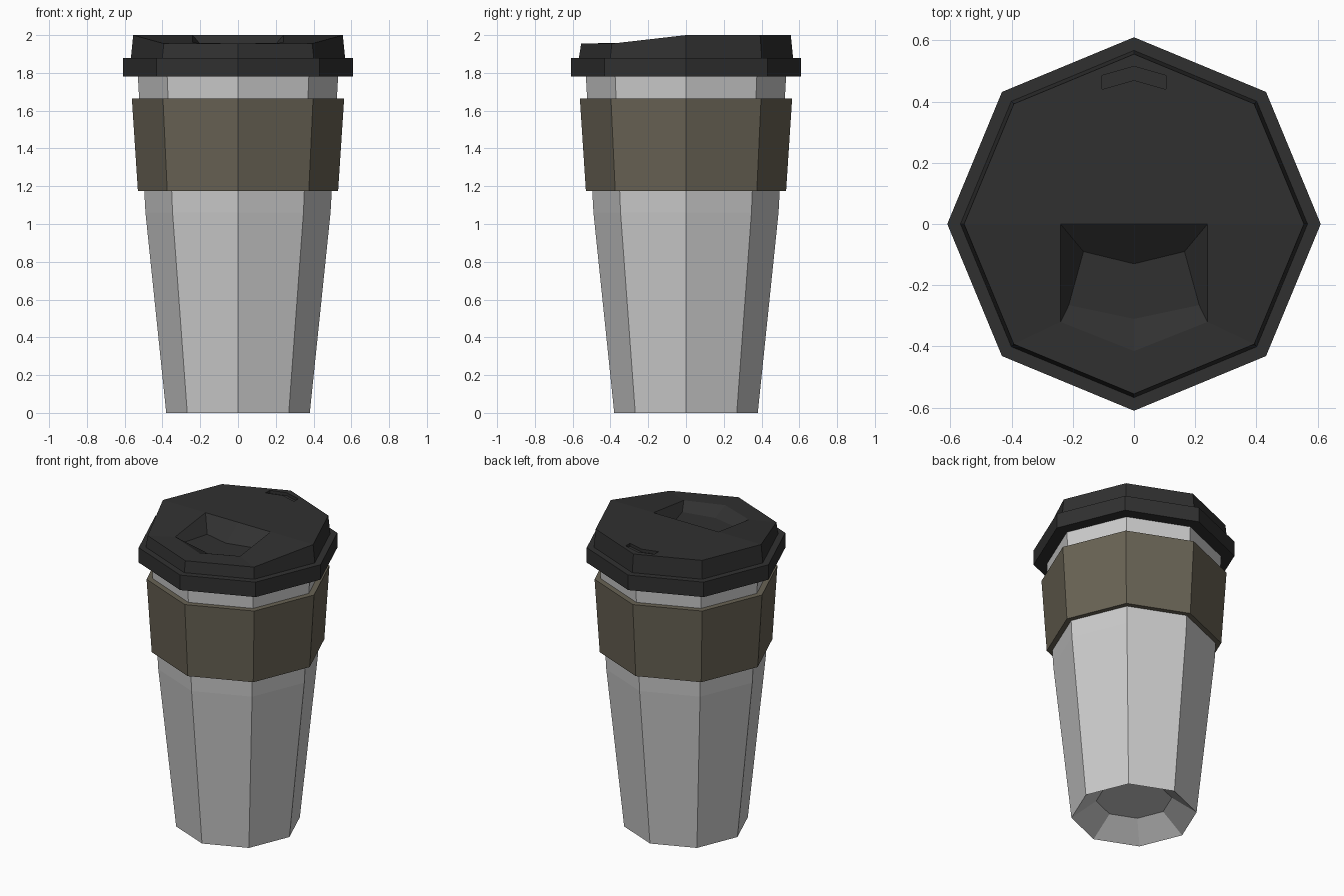
import bpy, bmesh, math

if "Cube" in bpy.data.objects:
    bpy.data.objects.remove(bpy.data.objects["Cube"])

SIDES = 8


def material(name, rgb):
    m = bpy.data.materials.new(name)
    m.diffuse_color = (*rgb, 1)
    m.use_nodes = True
    m.node_tree.nodes["Principled BSDF"].inputs["Base Color"].default_value = m.diffuse_color
    return m


def finish(bm, name, mat=None):
    bmesh.ops.remove_doubles(bm, verts=bm.verts, dist=1e-4)
    bmesh.ops.recalc_face_normals(bm, faces=bm.faces)
    mesh = bpy.data.meshes.new(name)
    bm.to_mesh(mesh)
    bm.free()
    ob = bpy.data.objects.new(name, mesh)
    bpy.context.collection.objects.link(ob)
    if mat:
        mesh.materials.append(mat)
    return ob


def lathe(name, profile, mat=None, closed=False):
    """Eight-sided turned shape; ends are capped, or joined if closed."""
    bm = bmesh.new()
    rings = []
    for r, z in profile:
        angles = [2 * math.pi * i / SIDES for i in range(SIDES)]
        rings.append([bm.verts.new((r * math.cos(a), r * math.sin(a), z)) for a in angles])
    pairs = list(zip(rings, rings[1:]))
    if closed:
        pairs.append((rings[-1], rings[0]))
    else:
        bm.faces.new(rings[0])
        bm.faces.new(rings[-1])
    for a, b in pairs:
        for i in range(SIDES):
            j = (i + 1) % SIDES
            bm.faces.new((a[i], a[j], b[j], b[i]))
    return finish(bm, name, mat)


# Cup with a recessed base
lathe("cup", [(0.23, 0.11), (0.38, 0), (0.49, 1.06), (0.53, 1.78), (0.53, 1.80)])

# Heat sleeve
lathe("sleeve", [(0.49, 1.175), (0.53, 1.175), (0.562, 1.665), (0.518, 1.665)],
      material("sleeve_brown", (0.14, 0.125, 0.09)), closed=True)

# Lid: right half defined, then repeated mirrored across x
bm = bmesh.new()


def both(points):
    for s in (1, -1):
        bm.faces.new([bm.verts.new((s * x, y, z)) for x, y, z in points])


def half_ring(r, zs):
    """Five points from front round to back, at the given heights."""
    return [(r * math.sin(i * math.pi / 4), -r * math.cos(i * math.pi / 4), z)
            for i, z in enumerate(zs)]


top_z = [1.955, 1.955, 2, 2, 2]
rings = [half_ring(0.61, [1.78] * 5), half_ring(0.61, [1.88] * 5),
         half_ring(0.567, [1.88] * 5), half_ring(0.555, top_z)]
both(rings[0])
for a, b in zip(rings, rings[1:]):
    for i in range(4):
        both([a[i], a[i + 1], b[i + 1], b[i]])
front, front_side, side, back_side, back = rings[-1]

# Drinking recess: rim and floor, from back centre round to front centre
rim = [(0, 0, 2), (0.24, 0, 2), (0.24, -0.32, 1.96), (0, -0.415, 1.955)]
floor = [(0, -0.13, 1.91), (0.165, -0.09, 1.91), (0.213, -0.265, 1.91), (0, -0.31, 1.91)]
both(floor)
for i in range(3):
    both([rim[i], rim[i + 1], floor[i + 1], floor[i]])

# Small vent slot at the back
vent = [(0, 0.515, 2), (0.105, 0.485, 2), (0.105, 0.44, 2), (0, 0.47, 2)]
vent_floor = [(x, y, 1.98) for x, y, z in vent]
both(vent_floor)
for i in range(3):
    both([vent[i], vent[i + 1], vent_floor[i + 1], vent_floor[i]])

# Lid top surface around both recesses
both([front, front_side, rim[2], rim[3]])
both([front_side, side, rim[1], rim[2]])
both([side, back_side, back] + vent + [rim[0], rim[1]])

# Drop the inner faces on the mirror plane left by nothing; weld and orient
finish(bm, "lid", material("lid_black", (0.03, 0.03, 0.03)))
